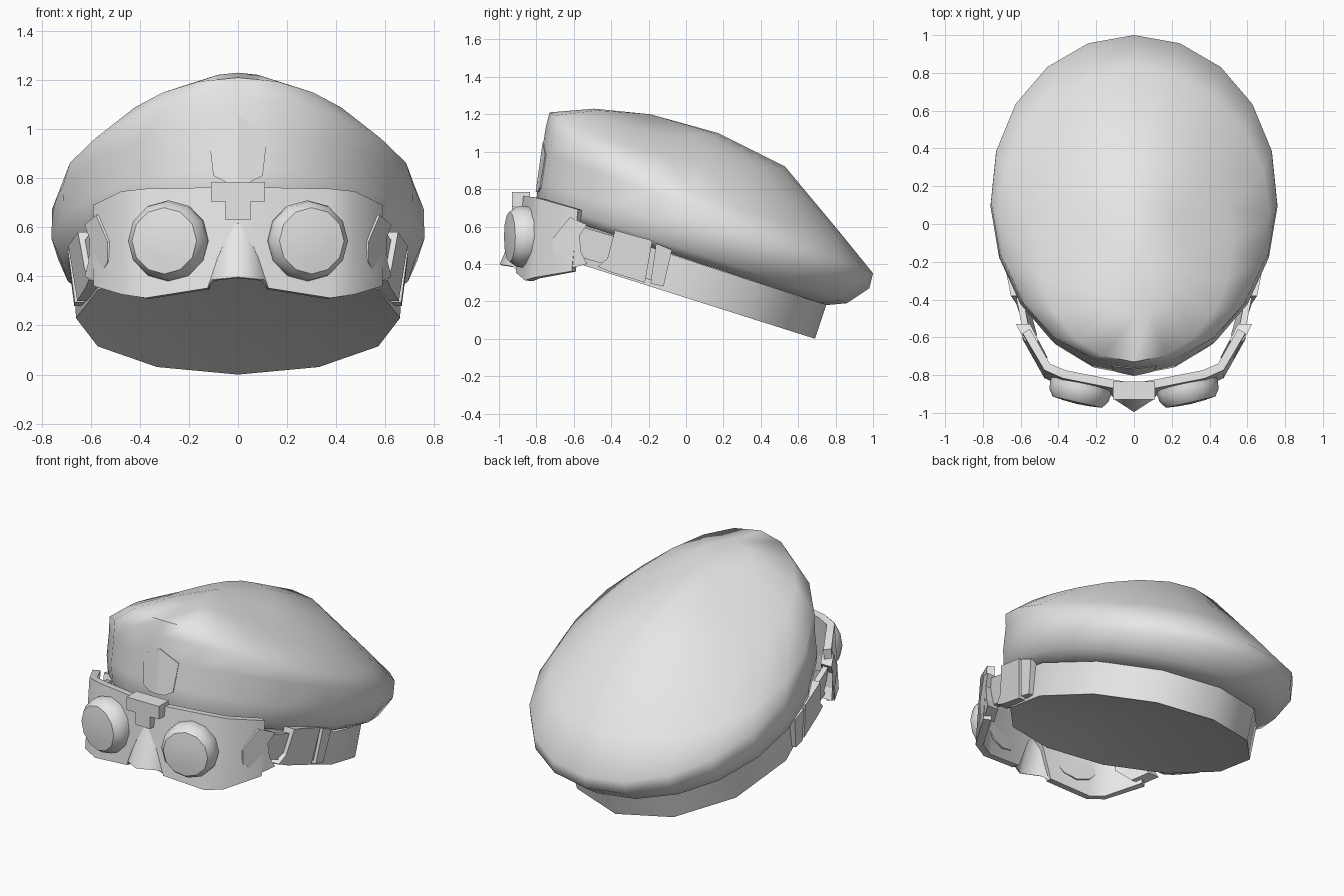
import bpy, bmesh, math
from mathutils import Matrix, Vector

if "Cube" in bpy.data.objects:
    bpy.data.objects.remove(bpy.data.objects["Cube"])

grey = bpy.data.materials.new("light_grey")
grey.diffuse_color = (0.8, 0.8, 0.8, 1)
grey.use_nodes = True
grey.node_tree.nodes["Principled BSDF"].inputs["Base Color"].default_value = grey.diffuse_color


def make(name, verts, faces, mirror=False, thick=0, smooth=None):
    bm = bmesh.new()
    vs = [bm.verts.new(v) for v in verts]
    for f in faces:
        bm.faces.new([vs[i] for i in f])
    bmesh.ops.recalc_face_normals(bm, faces=bm.faces)
    me = bpy.data.meshes.new(name)
    bm.to_mesh(me)
    bm.free()
    me.materials.append(grey)
    ob = bpy.data.objects.new(name, me)
    bpy.context.collection.objects.link(ob)
    if mirror:
        ob.modifiers.new("mirror", 'MIRROR').use_clip = True
    if thick:
        s = ob.modifiers.new("thickness", 'SOLIDIFY')
        s.thickness, s.offset = thick, 0
    if smooth:
        bpy.ops.object.select_all(action='DESELECT')
        ob.select_set(True)
        bpy.context.view_layer.objects.active = ob
        for m in list(ob.modifiers):
            bpy.ops.object.modifier_apply(modifier=m.name)
        bpy.ops.object.shade_smooth_by_angle(angle=math.radians(smooth))
    return ob


def ring(front, back, w, n, sag=0.0, skew=0.0):
    """Tilted oval from a front (y, z) to a back (y, z) point."""
    pts = []
    for i in range(n):
        a = 2 * math.pi * i / n
        t = (1 - math.cos(a)) / 2
        x = w * math.sin(a) * (1 - skew * math.cos(a))
        pts.append((x, front[0] + (back[0] - front[0]) * t,
                    front[1] + (back[1] - front[1]) * t - sag * x * x))
    return pts


def loft(rings, bottom, top):
    """Skin equal rings and close both ends with a centre point."""
    n = len(rings[0])
    verts = [p for r in rings for p in r] + [bottom, top]
    faces = []
    for k in range(len(rings) - 1):
        for i in range(n):
            j = (i + 1) % n
            faces.append((k * n + i, k * n + j, (k + 1) * n + j, (k + 1) * n + i))
    last, b = (len(rings) - 1) * n, len(rings) * n
    for i in range(n):
        j = (i + 1) % n
        faces += [(j, i, b), (last + i, last + j, b + 1)]
    return verts, faces


# soft crown of the cap, sloping down to the back, with a gabled top
N = 20
crown = [ring((-0.77, 0.68), (0.75, 0.18), 0.65, N),
         ring((-0.80, 0.74), (0.86, 0.19), 0.72, N, 0, 0.04),
         ring((-0.79, 0.84), (0.98, 0.27), 0.76, N, 0, 0.04),
         ring((-0.77, 1.00), (1.00, 0.35), 0.757, N, 0, 0.04),
         ring((-0.75, 1.13), (0.83, 0.56), 0.72, N, 0.15),
         ring((-0.73, 1.21), (0.53, 0.92), 0.52, N, 0.35),
         ring((-0.49, 1.23), (0.17, 1.10), 0.27, N, 0.85)]
make("cap_crown", *loft(crown, (0, -0.01, 0.43), (0, -0.19, 1.20)), smooth=55)

# headband with a hollowed underside
low = ring((-0.76, 0.46), (0.69, 0.0), 0.66, 12)
high = ring((-0.75, 0.67), (0.75, 0.18), 0.67, 12)
bv = low + high + [(0, -0.2, 0.40)]
bf = [(i, (i + 1) % 12, 12 + (i + 1) % 12, 12 + i) for i in range(12)]
bf += [((i + 1) % 12, i, 24) for i in range(12)]
make("headband", bv, bf, smooth=45)

# five-sided badge plate on the cap front
badge = [(0, 1.05), (0.12, 0.985), (0.10, 0.81), (0.05, 0.785), (0, 0.785)]
make("badge_plate", [(x, -0.806 + (z - 0.74) * 0.14 + x * 0.19, z) for x, z in badge],
     [range(5)], mirror=True, thick=0.008)

# wrap-around goggle mask with an arch over the nose: x, y, top, bottom
cols = [(0, -0.86, 0.76, 0.60), (0.06, -0.855, 0.76, 0.52), (0.12, -0.845, 0.76, 0.35),
        (0.37, -0.795, 0.755, 0.31), (0.46, -0.755, 0.745, 0.325), (0.57, -0.56, 0.69, 0.36)]
mv = [(x, y - (0.76 - z) * 0.1, z) for x, y, t, b in cols for z in (t, b)]
make("goggle_mask", mv, [(2 * i, 2 * i + 1, 2 * i + 3, 2 * i + 2) for i in range(5)],
     mirror=True, thick=0.045, smooth=50)

# nose guard
nose = [(0, -0.90, 0.615), (0, -0.99, 0.395), (0.10, -0.925, 0.385),
        (0.13, -0.88, 0.345), (0.05, -0.87, 0.585)]
make("nose_guard", nose, [(0, 1, 2, 4), (4, 2, 3)], mirror=True, thick=0.012, smooth=75)

# round lenses, turned slightly outward
prof = [(0.160, 0), (0.165, 0.05), (0.160, 0.09), (0.140, 0.118), (0.135, 0.126), (0.07, 0.133)]
S = 12
lrings = [[(r * math.cos(2 * math.pi * i / S), r * math.sin(2 * math.pi * i / S), d)
           for i in range(S)] for r, d in prof]
lv, lf = loft(lrings, (0, 0, 0), (0, 0, 0.136))
axis = Vector((math.sin(math.radians(13)), -math.cos(math.radians(13)), 0))
turn = Matrix.Translation((0.272, -0.82, 0.545)) @ axis.to_track_quat('Z', 'Y').to_matrix().to_4x4()
make("goggle_lens", [turn @ Vector(v) for v in lv], lf, mirror=True, smooth=40)


def prism(name, poly, place, **kw):
    """Closed prism: place(point, side) gives the position on each end."""
    n = len(poly)
    verts = [place(p, s) for s in (0, 1) for p in poly]
    faces = [range(n), range(n, 2 * n)]
    faces += [(i, (i + 1) % n, n + (i + 1) % n, n + i) for i in range(n)]
    return make(name, verts, faces, **kw)


# T-shaped bridge clip between the lenses
tee = [(-0.11, 0.785), (0.11, 0.785), (0.11, 0.705), (0.05, 0.705),
       (0.05, 0.63), (-0.05, 0.63), (-0.05, 0.705), (-0.11, 0.705)]
prism("bridge_clip", tee, lambda p, s: (p[0], -0.93 if s == 0 else -0.835, p[1]))

# side strap pieces follow this plan line around the head
plan = [(-0.75, 0.485), (-0.53, 0.60), (-0.40, 0.63), (-0.18, 0.68), (0.0, 0.685)]


def plan_x(y):
    for (y0, x0), (y1, x1) in zip(plan, plan[1:]):
        if y <= y1:
            return x0 + (x1 - x0) * (y - y0) / (y1 - y0)
    return plan[-1][1]


def side_piece(name, poly, out, inn, lean=0.12):
    prism(name, poly, lambda p, s: (plan_x(p[0]) - (0.5 - p[1]) * lean
                                    + (out if s == 0 else -inn), p[0], p[1]), mirror=True)


side_piece("strap_hinge", [(-0.71, 0.54), (-0.62, 0.65), (-0.53, 0.61), (-0.57, 0.55),
                           (-0.56, 0.46), (-0.53, 0.40), (-0.62, 0.375), (-0.71, 0.46)],
           0.025, 0.05, 0)
side_piece("strap_link", [(-0.59, 0.605), (-0.53, 0.59), (-0.36, 0.54), (-0.36, 0.38),
                          (-0.53, 0.425), (-0.59, 0.45)], -0.015, 0.05)
side_piece("strap_block", [(-0.38, 0.58), (-0.18, 0.525), (-0.22, 0.30), (-0.40, 0.355),
                           (-0.47, 0.385), (-0.42, 0.43)], 0.008, 0.06)
side_piece("strap_join", [(-0.22, 0.50), (-0.13, 0.47), (-0.15, 0.30), (-0.24, 0.33)],
           -0.005, 0.05)
side_piece("strap_loop", [(-0.16, 0.51), (-0.075, 0.475), (-0.12, 0.28), (-0.19, 0.295)],
           0.012, 0.06)
